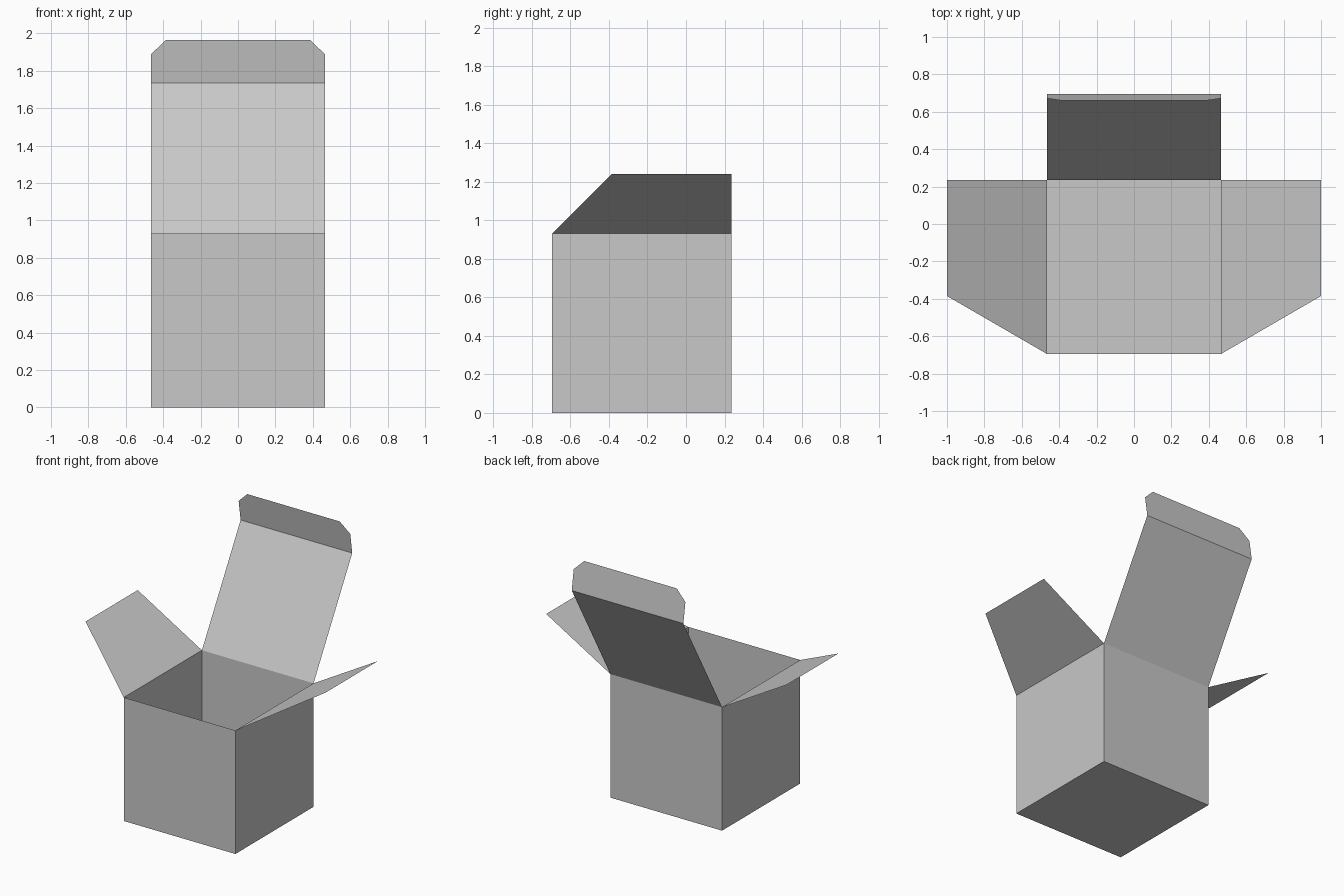
import bpy
import bmesh
from mathutils import Vector

if "Cube" in bpy.data.objects:
    bpy.data.objects.remove(bpy.data.objects["Cube"])

HALF, HEIGHT = 0.465, 0.93        # box half width and height
FRONT, BACK = -0.695, 0.235       # box extent in y

card = bpy.data.materials.new("light_grey_card")
card.diffuse_color = (0.58, 0.58, 0.58, 1)
card.use_nodes = True
card.node_tree.nodes["Principled BSDF"].inputs["Base Color"].default_value = card.diffuse_color


def finish(name, bm):
    mesh = bpy.data.meshes.new(name)
    bm.to_mesh(mesh)
    bm.free()
    mesh.materials.append(card)
    obj = bpy.data.objects.new(name, mesh)
    bpy.context.collection.objects.link(obj)
    return obj


def panel(name, points, outward):
    """One flat sheet of card, its normal turned towards 'outward'."""
    bm = bmesh.new()
    face = bm.faces.new([bm.verts.new(p) for p in points])
    face.normal_update()
    if face.normal.dot(Vector(outward)) < 0:
        face.normal_flip()
    return finish(name, bm)


# Open box: a cube without its top face
bm = bmesh.new()
bmesh.ops.create_cube(bm, size=1)
bmesh.ops.scale(bm, vec=(2 * HALF, BACK - FRONT, HEIGHT), verts=bm.verts)
bmesh.ops.translate(bm, vec=(0, (FRONT + BACK) / 2, HEIGHT / 2), verts=bm.verts)
bm.normal_update()
top = [f for f in bm.faces if f.normal.z > 0.9]
bmesh.ops.delete(bm, geom=top, context='FACES_ONLY')
finish("box_body", bm)

# Lid leaning back from the rear edge
LID_Y, LID_Z = 0.695, 1.735
panel("lid", [(-HALF, BACK, HEIGHT), (HALF, BACK, HEIGHT),
              (HALF, LID_Y, LID_Z), (-HALF, LID_Y, LID_Z)], (0, 1, -1))

# Tuck flap with clipped corners, folded slightly forward from the lid
TIP_Y, TIP_Z = 0.66, 1.965
shoulder = Vector((0, LID_Y, LID_Z)).lerp(Vector((0, TIP_Y, TIP_Z)), 0.665)
panel("tuck_flap", [(-HALF, LID_Y, LID_Z), (HALF, LID_Y, LID_Z),
                    (HALF, shoulder.y, shoulder.z), (0.385, TIP_Y, TIP_Z),
                    (-0.385, TIP_Y, TIP_Z), (-HALF, shoulder.y, shoulder.z)],
      (0, 1, 0))

# Side flaps, raised outward, with a slanted front edge
for side, label in ((-1, "left"), (1, "right")):
    panel(label + "_side_flap",
          [(side * HALF, FRONT, HEIGHT), (side * HALF, BACK, HEIGHT),
           (side, BACK, 1.24), (side, -0.385, 1.24)], (side, 0, -1))
